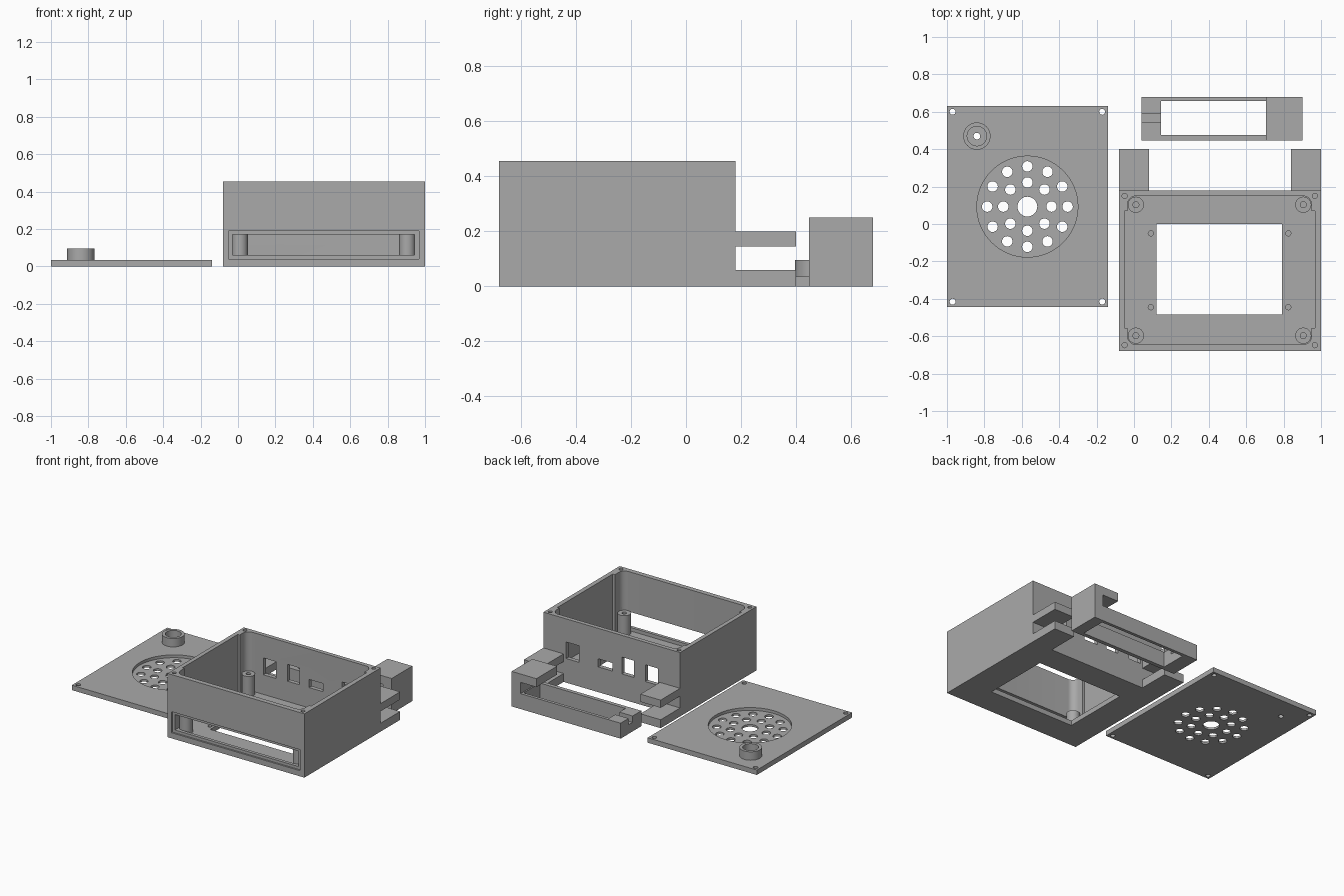
import bpy, bmesh, math

if "Cube" in bpy.data.objects:
    bpy.data.objects.remove(bpy.data.objects["Cube"])

grey = bpy.data.materials.new("plain_grey")
grey.diffuse_color = (0.4, 0.4, 0.4, 1)
grey.use_nodes = True
grey.node_tree.nodes["Principled BSDF"].inputs["Base Color"].default_value = grey.diffuse_color


def prism(name, points, z0, z1):
    """Extrude a flat outline from z0 to z1."""
    bm = bmesh.new()
    face = bm.faces.new([bm.verts.new((x, y, z0)) for x, y in points])
    top = bmesh.ops.extrude_face_region(bm, geom=[face])["geom"]
    verts = [v for v in top if isinstance(v, bmesh.types.BMVert)]
    bmesh.ops.translate(bm, vec=(0, 0, z1 - z0), verts=verts)
    bmesh.ops.recalc_face_normals(bm, faces=bm.faces)
    mesh = bpy.data.meshes.new(name)
    bm.to_mesh(mesh)
    bm.free()
    mesh.materials.append(grey)
    obj = bpy.data.objects.new(name, mesh)
    bpy.context.collection.objects.link(obj)
    return obj


def box(name, x0, x1, y0, y1, z0, z1):
    return prism(name, [(x0, y0), (x1, y0), (x1, y1), (x0, y1)], z0, z1)


def rod(name, x, y, r, z0, z1, n=32):
    ring = [(x + r * math.cos(2 * math.pi * i / n), y + r * math.sin(2 * math.pi * i / n))
            for i in range(n)]
    return prism(name, ring, z0, z1)


def combine(obj, others, operation="DIFFERENCE"):
    """Cut or fuse a list of solids, then remove them."""
    bpy.context.view_layer.objects.active = obj
    for other in others:
        mod = obj.modifiers.new("bool", "BOOLEAN")
        mod.operation, mod.solver, mod.object = operation, "EXACT", other
        bpy.ops.object.modifier_apply(modifier=mod.name)
        bpy.data.objects.remove(other)


def rounded(x0, x1, y0, y1, r, n=8):
    """Outline of a rectangle with rounded corners."""
    pts = []
    corners = [(x1 - r, y1 - r), (x0 + r, y1 - r), (x0 + r, y0 + r), (x1 - r, y0 + r)]
    for k, (cx, cy) in enumerate(corners):
        for i in range(n + 1):
            a = math.pi / 2 * (k + i / n)
            pts.append((cx + r * math.cos(a), cy + r * math.sin(a)))
    return pts


# Case: open-topped shell with clip arms at the back
case = box("case", -0.08, 1.0, -0.68, 0.18, 0, 0.455)
arms = [box("arm", x, x + 0.16, 0.15, 0.4, z0, z1)
        for x in (-0.08, 0.84) for z0, z1 in ((0, 0.06), (0.145, 0.2))]
combine(case, arms, "UNION")
cuts = [
    prism("cavity", rounded(-0.035, 0.95, -0.645, 0.15, 0.047), 0.035, 0.6),
    box("side_pocket", -0.05, 0.967, -0.555, 0.07, 0.035, 0.6),
    box("floor_opening", 0.12, 0.79, -0.485, 0.0, -0.1, 0.2),
    box("front_recess", -0.05, 0.967, -0.8, -0.668, 0.04, 0.19),
    box("front_slot", -0.03, 0.945, -0.8, -0.6, 0.06, 0.17),
]
# Connector windows in the back wall
for x0, x1, z0, z1 in ((0.095, 0.195, 0.175, 0.295), (0.285, 0.38, 0.18, 0.3),
                       (0.456, 0.567, 0.18, 0.238), (0.717, 0.82, 0.172, 0.29)):
    cuts.append(box("window", x0, x1, 0.1, 0.3, z0, z1))
# Lid screw holes and blind floor holes
cuts += [rod("screw_hole", x, y, 0.014, 0.3, 0.6, 16) for x in (-0.05, 0.967) for y in (-0.648, 0.15)]
cuts += [rod("floor_hole", x, y, 0.014, 0.015, 0.1, 16) for x in (0.09, 0.825) for y in (-0.445, -0.05)]
combine(case, cuts)

# Board standoffs
standoffs = []
for x in (0.01, 0.905):
    for y in (-0.597, 0.103):
        post = rod("standoff", x, y, 0.043, 0.03, 0.178)
        combine(post, [rod("hole", x, y, 0.016, 0.06, 0.3, 16)])
        standoffs.append(post)

# Lid: plate with a round recessed speaker grille
lid = box("lid", -1.0, -0.138, -0.445, 0.63, 0, 0.035)
gx, gy = -0.57, 0.093
cuts = [rod("grille_recess", gx, gy, 0.27, 0.015, 0.1, 64),
        rod("grille_centre", gx, gy, 0.053, -0.1, 0.1)]
for count, radius in ((8, 0.129), (12, 0.215)):
    for i in range(count):
        a = 2 * math.pi * i / count
        cuts.append(rod("grille_hole", gx + radius * math.cos(a), gy + radius * math.sin(a),
                        0.028, -0.1, 0.1, 24))
cuts += [rod("corner_hole", x, y, 0.016, -0.1, 0.1, 16) for x in (-0.97, -0.17) for y in (-0.415, 0.6)]
cuts.append(rod("button_hole", -0.84, 0.47, 0.018, -0.1, 0.1, 16))
combine(lid, cuts)

# Button collar on the lid
collar = rod("button_collar", -0.84, 0.47, 0.073, 0.03, 0.095, 40)
combine(collar, [rod("bore", -0.84, 0.47, 0.052, -0.1, 0.2, 40)])

# Latch bracket: low frame with a hooked tall end and a notched low end
bracket = box("latch_bracket", 0.04, 0.9, 0.447, 0.68, 0, 0.25)
combine(bracket, [
    box("low_side", -0.1, 0.705, 0.3, 0.8, 0.11, 0.4),
    box("hook_gap", 0.6, 0.83, 0.3, 0.8, 0.11, 0.19),
    box("frame_opening", 0.145, 0.82, 0.475, 0.658, -0.1, 0.15),
    box("end_notch", -0.1, 0.2, 0.545, 0.59, 0.065, 0.3),
])

# Smooth round walls while keeping edges sharp
for obj in [case, lid, collar, bracket] + standoffs:
    bpy.ops.object.select_all(action="DESELECT")
    obj.select_set(True)
    bpy.context.view_layer.objects.active = obj
    bpy.ops.object.shade_smooth_by_angle(angle=math.radians(30))
